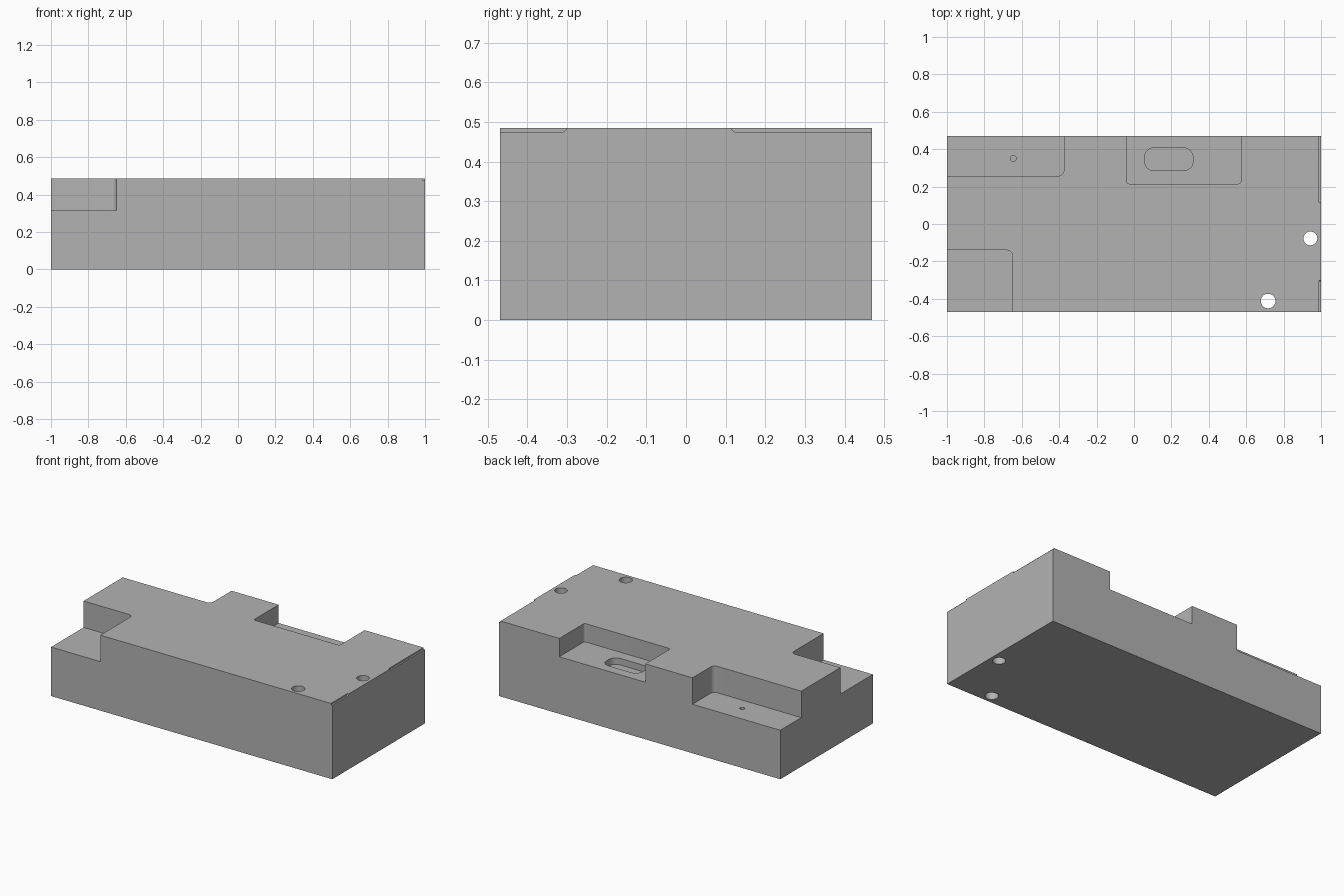
import bpy, bmesh, math

cube = bpy.data.objects.get("Cube")
if cube:
    bpy.data.objects.remove(cube, do_unlink=True)

# Single machined-metal grey
grey = bpy.data.materials.new("plain grey")
grey.use_nodes = True
colour = (0.45, 0.45, 0.45, 1)
grey.diffuse_color = colour
grey.node_tree.nodes["Principled BSDF"].inputs["Base Color"].default_value = colour

W, D, H = 1.0, 0.47, 0.485      # half width, half depth, height
OUT = 0.1                       # how far cutters reach past the block


def rounded_prism(name, a, b, c, radius, along_x=False, steps=8):
    """Rounded rectangle with spans a and b, extruded over span c (z, or x)."""
    bm = bmesh.new()
    corners = [(a[1], b[1], -1, -1), (a[0], b[1], 1, -1),
               (a[0], b[0], 1, 1), (a[1], b[0], -1, 1)]
    ring = []
    for i, (u, v, su, sv) in enumerate(corners):
        for k in range(steps + 1):
            t = math.pi / 2 * (i + k / steps)
            p = (u + su * radius + radius * math.cos(t),
                 v + sv * radius + radius * math.sin(t))
            ring.append(bm.verts.new((c[0], *p) if along_x else (*p, c[0])))
    face = bm.faces.new(ring)
    new = bmesh.ops.extrude_face_region(bm, geom=[face])["geom"]
    shift = c[1] - c[0]
    bmesh.ops.translate(bm, verts=[v for v in new if isinstance(v, bmesh.types.BMVert)],
                        vec=(shift, 0, 0) if along_x else (0, 0, shift))
    bmesh.ops.recalc_face_normals(bm, faces=bm.faces)
    mesh = bpy.data.meshes.new(name)
    bm.to_mesh(mesh)
    bm.free()
    ob = bpy.data.objects.new(name, mesh)
    bpy.context.collection.objects.link(ob)
    ob.hide_render = True
    return ob


def hole(name, x, y, radius, bottom, top):
    bpy.ops.mesh.primitive_cylinder_add(vertices=32, radius=radius, depth=top - bottom,
                                        location=(x, y, (top + bottom) / 2))
    ob = bpy.context.object
    ob.name = name
    ob.hide_render = True
    return ob


# Solid block
bpy.ops.mesh.primitive_cube_add(size=1, location=(0, 0, H / 2))
block = bpy.context.object
block.name = "fixture_block"
block.scale = (2 * W, 2 * D, H)
bpy.ops.object.transform_apply(location=True, rotation=False, scale=True)
block.data.materials.append(grey)

TOP = H + OUT
cutters = [
    # Corner and back pockets
    rounded_prism("front_corner_pocket", (-W - OUT, -0.65), (-D - OUT, -0.14), (0.315, TOP), 0.03),
    rounded_prism("back_corner_pocket", (-W - OUT, -0.375), (0.257, D + OUT), (0.315, TOP), 0.03),
    rounded_prism("back_middle_pocket", (-0.04, 0.572), (0.215, D + OUT), (0.367, TOP), 0.015),
    # Slot in the middle pocket floor
    rounded_prism("pocket_slot", (0.057, 0.315), (0.285, 0.407), (0.325, 0.42), 0.05),
    # Shallow relief along the end edge
    rounded_prism("edge_relief_back", (0.115, D + OUT), (0.475, TOP), (0.99, W + OUT), 0.01, True),
    rounded_prism("edge_relief_front", (-D - OUT, -0.302), (0.475, TOP), (0.99, W + OUT), 0.01, True),
    # Through holes and small blind hole
    hole("through_hole_end", 0.943, -0.077, 0.037, -OUT, TOP),
    hole("through_hole_front", 0.717, -0.412, 0.039, -OUT, TOP),
    hole("blind_hole", -0.645, 0.35, 0.015, 0.25, 0.4),
]

bpy.ops.object.select_all(action="DESELECT")
bpy.context.view_layer.objects.active = block
block.select_set(True)
for cutter in cutters:
    mod = block.modifiers.new(cutter.name, "BOOLEAN")
    mod.operation = "DIFFERENCE"
    mod.solver = "EXACT"
    mod.object = cutter
    bpy.ops.object.modifier_apply(modifier=mod.name)
    bpy.data.objects.remove(cutter, do_unlink=True)

bpy.ops.object.shade_smooth_by_angle(angle=math.radians(30))
